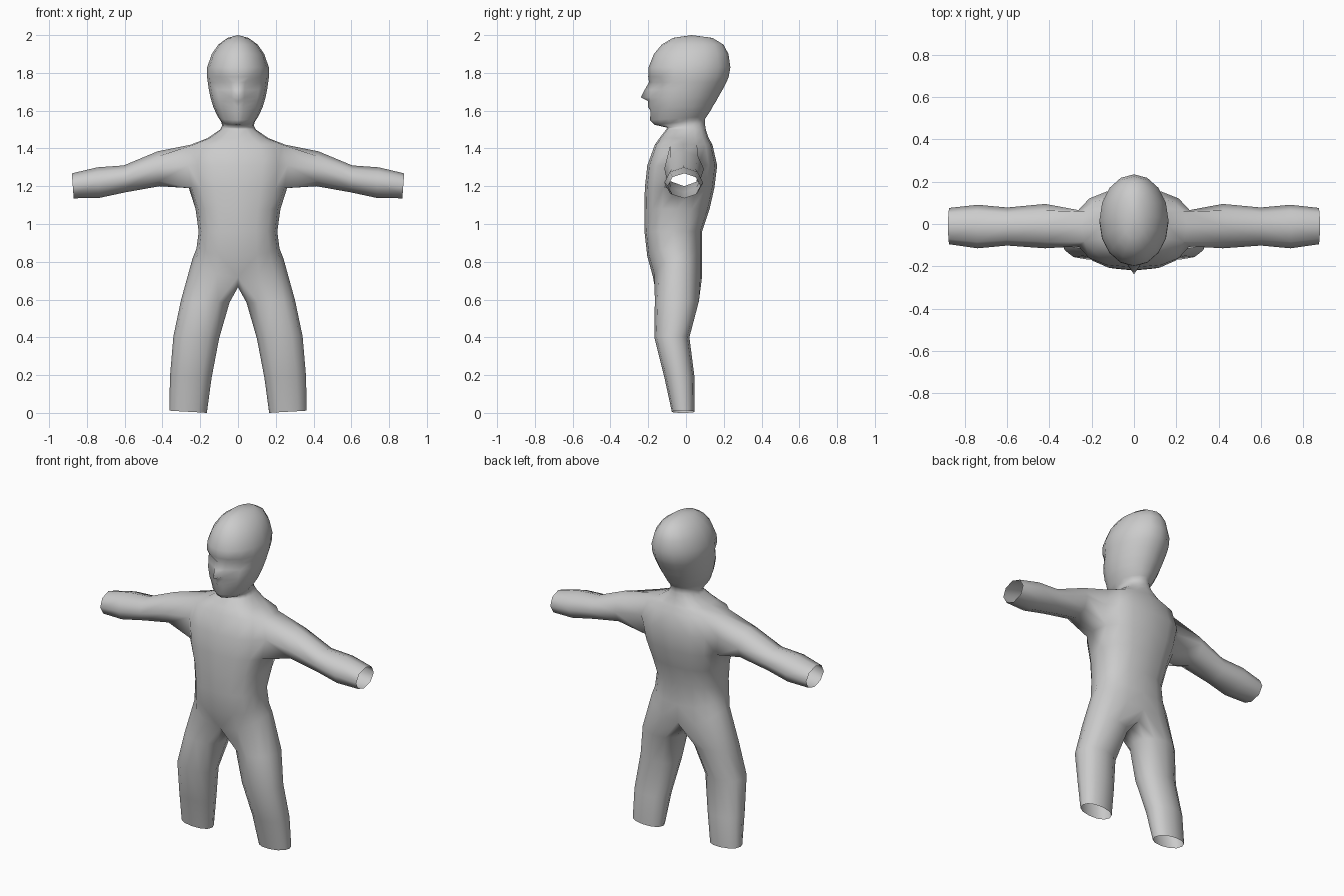
import bpy
import bmesh
from math import sin, cos, pi, copysign

old_cube = bpy.data.objects.get("Cube")
if old_cube:
    bpy.data.objects.remove(old_cube)

HALF = 9                 # points from the front centre line to the back one
SIDE = HALF // 2
bm = bmesh.new()


def soft(value, power):
    """Rounded-box version of a sine or cosine."""
    return copysign(abs(value) ** power, value)


def half_ring(z, width, front, back, power=1.0, tilt=0.0, drop=0.0):
    """Half of a body cross-section, front to back around the left side."""
    points = []
    for k in range(HALF):
        angle = pi * k / (HALF - 1) - pi / 2
        s, c = sin(angle), max(cos(angle), 0)
        x = 0 if k in (0, HALF - 1) else width * soft(c, power)
        y = (front + back) / 2 + (back - front) / 2 * soft(s, power)
        points.append(bm.verts.new((x, y, z + tilt * s - drop * s * s)))
    return points


def bridge(a, b, closed=False, skip=()):
    """Join two rings of equal length with quads."""
    n = len(a)
    for k in range(n if closed else n - 1):
        if k not in skip:
            j = (k + 1) % n
            bm.faces.new((a[k], a[j], b[j], b[k]))


# Torso: height, half width, front, back, dip along the centre line
torso_rows = [
    (0.82, 0.24, -0.175, 0.085, 0.10),
    (0.87, 0.22, -0.205, 0.085, 0.04),
    (0.96, 0.208, -0.22, 0.085, 0),
    (1.08, 0.225, -0.22, 0.125, 0),
    (1.19, 0.26, -0.218, 0.15, 0),
    (1.31, 0.28, -0.205, 0.165, 0),
    (1.42, 0.25, -0.165, 0.14, 0),
    (1.455, 0.16, -0.14, 0.12, 0),
    (1.50, 0.095, -0.105, 0.105, 0),
]
ARM_ROW = 4
torso = [half_ring(z, w, f, b, power=0.8, drop=d) for z, w, f, b, d in torso_rows]
for i in range(len(torso) - 1):
    arm_hole = (SIDE - 1, SIDE) if i in (ARM_ROW, ARM_ROW + 1) else ()
    bridge(torso[i], torso[i + 1], skip=arm_hole)

# Neck and head: height, half width, front, back, tilt, nose, eye hollow
head_rows = [
    (1.52, 0.084, -0.10, 0.10, 0.01, 0, 0),
    (1.54, 0.088, -0.165, 0.10, 0.015, 0, 0),
    (1.56, 0.102, -0.186, 0.11, 0.01, 0.004, 0),
    (1.60, 0.122, -0.188, 0.13, 0, 0, 0),
    (1.62, 0.131, -0.194, 0.14, 0, 0.008, 0),
    (1.65, 0.140, -0.196, 0.16, 0, 0.004, 0),
    (1.67, 0.146, -0.197, 0.17, 0, 0.042, 0),
    (1.71, 0.154, -0.197, 0.193, 0, 0.022, 0.005),
    (1.75, 0.160, -0.196, 0.214, 0, 0, 0.014),
    (1.78, 0.164, -0.200, 0.226, 0, 0, 0),
    (1.83, 0.163, -0.198, 0.235, 0, 0, 0),
    (1.90, 0.139, -0.170, 0.225, 0, 0, 0),
    (1.95, 0.104, -0.128, 0.198, 0, 0, 0),
    (1.985, 0.056, -0.070, 0.14, 0, 0, 0),
]
ring = torso[-1]
for z, width, front, back, tilt, nose, hollow in head_rows:
    upper = half_ring(z, width, front, back, tilt=tilt)
    upper[0].co.y -= nose
    if front < -0.18 and z < 1.77:
        upper[1].co.x *= 0.6
        upper[1].co.y -= 0.006
    for eye_point in upper[1:3]:
        eye_point.co.y += hollow
    bridge(ring, upper)
    ring = upper
crown = bm.verts.new((0, 0.03, 2.0))
for k in range(HALF - 1):
    bm.faces.new((ring[k], ring[k + 1], crown))

# Arm: grows from the hole in the side; x, centre y, radius y, bottom, top
low, mid, high = torso[ARM_ROW:ARM_ROW + 3]
a, b = SIDE - 1, SIDE + 1
ring = [low[a], low[SIDE], low[b], mid[b], high[b], high[SIDE], high[a], mid[a]]
arm_rows = [
    (0.42, -0.01, 0.105, 1.20, 1.385),
    (0.60, -0.012, 0.09, 1.168, 1.31),
    (0.74, -0.012, 0.103, 1.138, 1.30),
    (0.875, -0.01, 0.086, 1.136, 1.268),
]
for x, y, radius, bottom, top in arm_rows:
    outer = []
    for k in range(8):
        angle = pi * (k - 3) / 4
        outer.append(bm.verts.new((
            x + 0.005 * sin(angle),
            y + radius * cos(angle),
            (bottom + top) / 2 + (top - bottom) / 2 * sin(angle))))
    bridge(ring, outer, closed=True)
    ring = outer

# Leg: hip ring closed by the crotch; height, inner x, outer x, front, back
crotch = [bm.verts.new((0, y, 0.665)) for y in (0.04, -0.04, -0.11)]
ring = torso[0] + crotch
count = len(ring)
leg_rows = [
    (0.59, 0.045, 0.302, -0.165, 0.068),
    (0.40, 0.10, 0.342, -0.168, 0.018),
    (0.19, 0.14, 0.36, -0.115, 0.045),
    (0.006, 0.165, 0.364, -0.075, 0.045),
]
for z, inner, outer_x, front, back in leg_rows:
    lower = []
    for k in range(count):
        angle = 2 * pi * (k - SIDE) / count
        lower.append(bm.verts.new((
            (inner + outer_x) / 2 + (outer_x - inner) / 2 * soft(cos(angle), 0.9),
            (front + back) / 2 + (back - front) / 2 * soft(sin(angle), 0.9),
            z + 0.006 * cos(angle))))
    bridge(lower, ring, closed=True)
    ring = lower

# Smooth body, mirrored to the other side
for face in bm.faces:
    face.smooth = True
mesh = bpy.data.meshes.new("body")
bm.to_mesh(mesh)
bm.free()
body = bpy.data.objects.new("body", mesh)
bpy.context.collection.objects.link(body)
mirror = body.modifiers.new("mirror", 'MIRROR')
mirror.use_clip = True
mirror.merge_threshold = 0.0005

# Plain grey
grey = bpy.data.materials.new("plain grey")
grey.use_nodes = True
colour = (0.6, 0.6, 0.6, 1)
grey.diffuse_color = colour
grey.node_tree.nodes["Principled BSDF"].inputs["Base Color"].default_value = colour
mesh.materials.append(grey)
